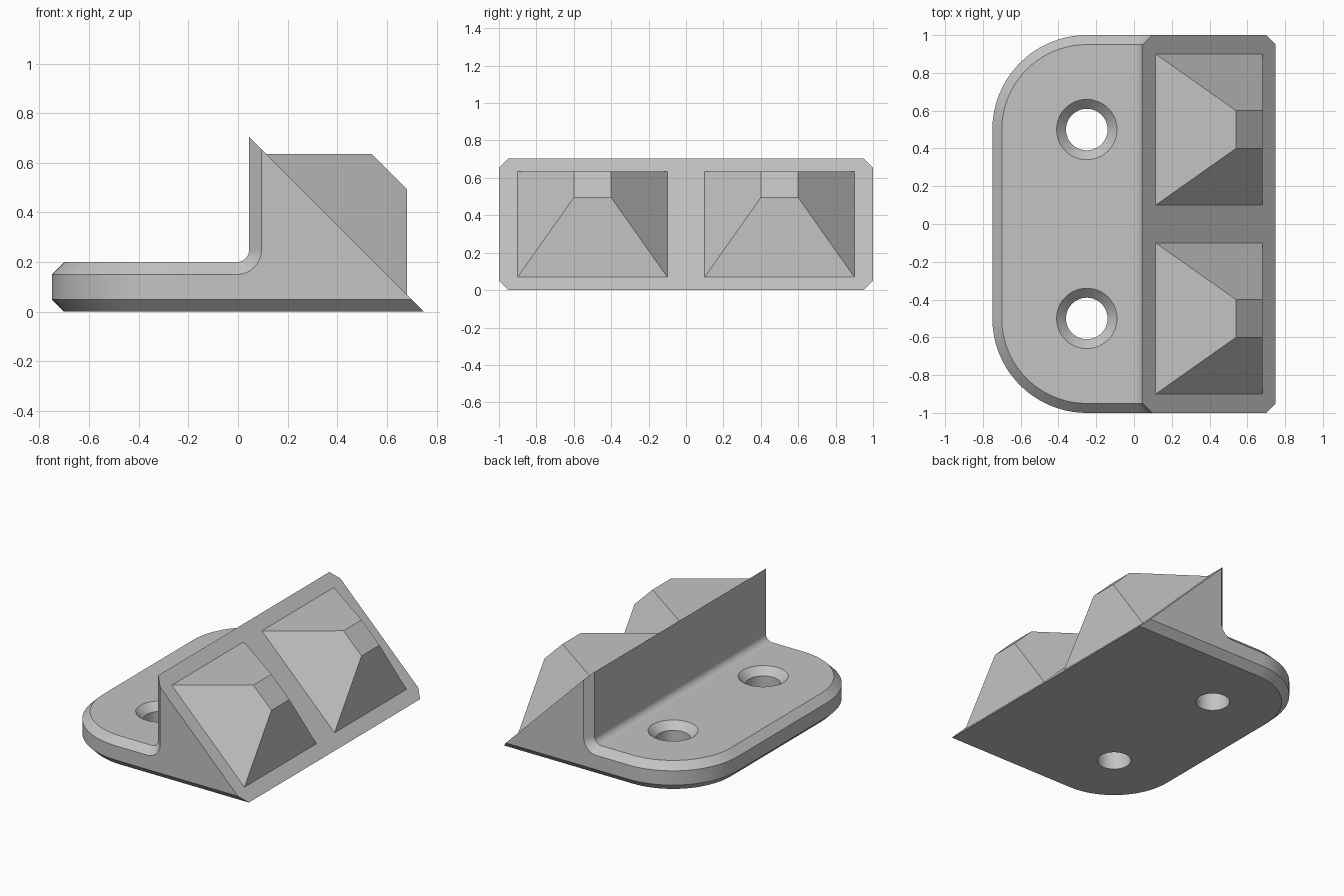
import bpy
import bmesh
from math import sin, cos, radians
from mathutils import Vector

if "Cube" in bpy.data.objects:
    bpy.data.objects.remove(bpy.data.objects["Cube"])

grey = bpy.data.materials.new("plain grey")
grey.use_nodes = True
colour = (0.55, 0.55, 0.55, 1)
grey.diffuse_color = colour
grey.node_tree.nodes["Principled BSDF"].inputs["Base Color"].default_value = colour

CHAMFER = 0.05
SEAM = -0.005      # where the flat plate meets the wedge
SLOPE = 0.75       # the sloped face lies on x + z = SLOPE


def arc(cx, cy, r, start, end, steps):
    angles = [radians(start + (end - start) * i / steps) for i in range(steps + 1)]
    return [(cx + r * cos(a), cy + r * sin(a)) for a in angles]


def loft(bm, rings, closed=True):
    """Bridge rings of points and cap both ends."""
    loops = [[bm.verts.new(p) for p in ring] for ring in rings]
    n = len(loops[0])
    for a, b in zip(loops, loops[1:]):
        for i in range(n if closed else n - 1):
            j = (i + 1) % n
            bm.faces.new((a[i], a[j], b[j], b[i]))
    bm.faces.new(loops[0])
    bm.faces.new(loops[-1])


def finish(bm, name):
    bmesh.ops.remove_doubles(bm, verts=bm.verts, dist=0.0001)
    bmesh.ops.recalc_face_normals(bm, faces=bm.faces)
    mesh = bpy.data.meshes.new(name)
    bm.to_mesh(mesh)
    bm.free()
    mesh.materials.append(grey)
    obj = bpy.data.objects.new(name, mesh)
    bpy.context.collection.objects.link(obj)
    return obj


def activate(obj):
    bpy.ops.object.select_all(action='DESELECT')
    obj.select_set(True)
    bpy.context.view_layer.objects.active = obj


# Rounded mounting plate, chamfered above and below
def plate_ring(z, inset):
    r = 0.5 - inset
    pts = [(SEAM, -0.5 - r)]
    pts += arc(-0.25, -0.5, r, 270, 180, 20)
    pts += arc(-0.25, 0.5, r, 180, 90, 20)
    pts += [(SEAM, 0.5 + r)]
    return [(x, y, z) for x, y in pts]


# Wedge section with a fillet running into the plate
def wedge_ring(y, inset):
    back = 0.045 + inset
    pts = [(SEAM, inset), (SLOPE - inset, inset), (back, SLOPE - back)]
    pts += arc(SEAM, 0.25, 0.05 + inset, 0, -90, 10)
    return [(x, y, z) for x, z in pts]


bm = bmesh.new()
loft(bm, [plate_ring(0, CHAMFER), plate_ring(0.05, 0),
          plate_ring(0.15, 0), plate_ring(0.2, CHAMFER)], closed=False)
loft(bm, [wedge_ring(-1, CHAMFER), wedge_ring(-0.95, 0),
          wedge_ring(0.95, 0), wedge_ring(1, CHAMFER)], closed=False)
bracket = finish(bm, "bracket")

# Countersunk screw holes
for side in (-1, 1):
    bm = bmesh.new()
    rings = [(-0.1, 0.11), (0.15, 0.11), (0.2, 0.16), (0.3, 0.16)]
    loft(bm, [[(x, y, z) for x, y in arc(-0.25, 0.5 * side, r, 0, 360, 48)[:-1]]
              for z, r in rings])
    cutter = finish(bm, "hole_cutter")
    cutter.hide_render = True
    cut = bracket.modifiers.new("screw hole", 'BOOLEAN')
    cut.operation = 'DIFFERENCE'
    cut.solver = 'EXACT'
    cut.object = cutter
    activate(bracket)
    bpy.ops.object.modifier_apply(modifier=cut.name)
    bpy.data.objects.remove(cutter)

activate(bracket)
bpy.ops.object.shade_smooth_by_angle(angle=radians(30))
normals = bracket.modifiers.new("flat face normals", 'WEIGHTED_NORMAL')
normals.keep_sharp = True

# Truncated pyramid studs on the sloped face
for side, name in ((-1, "right_stud"), (1, "left_stud")):
    mid = 0.5 * side

    def rectangle(upper, lower, half):
        return [Vector((x, mid + s * half, z))
                for (x, z), signs in ((upper, (-1, 1)), (lower, (1, -1)))
                for s in signs]

    bm = bmesh.new()
    loft(bm, [rectangle((0.115, 0.635), (0.68, 0.07), 0.4),
              rectangle((0.54, 0.635), (0.68, 0.495), 0.1)])
    finish(bm, name)
